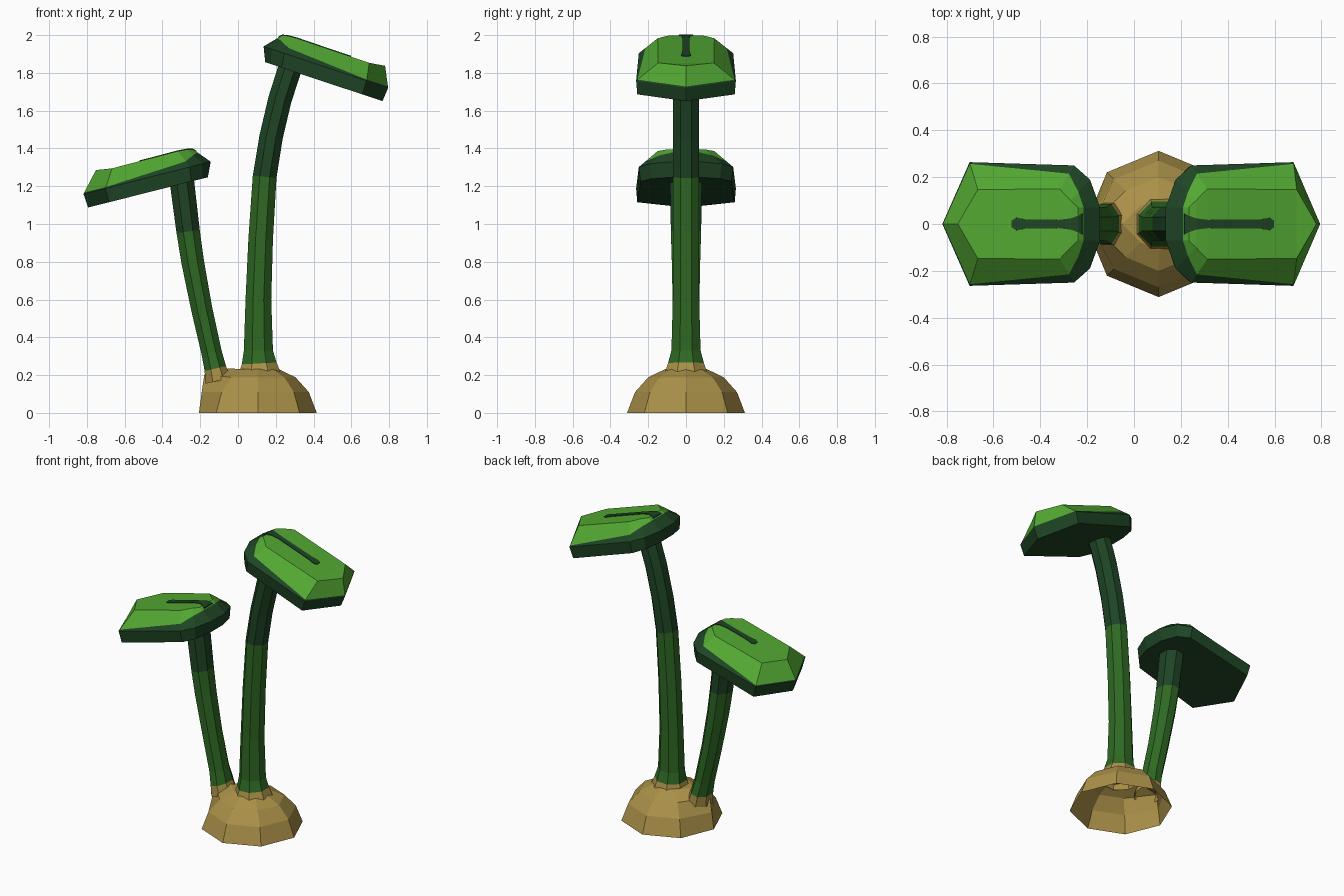
import bpy, bmesh, math
from mathutils import Vector

if "Cube" in bpy.data.objects:
    bpy.data.objects.remove(bpy.data.objects["Cube"])


def material(name, rgb):
    m = bpy.data.materials.new(name)
    m.diffuse_color = (*rgb, 1)
    m.use_nodes = True
    m.node_tree.nodes["Principled BSDF"].inputs["Base Color"].default_value = m.diffuse_color
    return m


LIGHT = material("light green", (0.085, 0.39, 0.032))
MID = material("stem green", (0.028, 0.14, 0.017))
DARK = material("dark green", (0.013, 0.058, 0.018))
EARTH = material("earth brown", (0.40, 0.28, 0.065))


def finish(name, bm, mats):
    bmesh.ops.recalc_face_normals(bm, faces=bm.faces[:])
    me = bpy.data.meshes.new(name)
    bm.to_mesh(me)
    bm.free()
    for m in mats:
        me.materials.append(m)
    ob = bpy.data.objects.new(name, me)
    bpy.context.collection.objects.link(ob)
    return ob


def bridge(bm, a, b, mat=0):
    n = len(a)
    for i in range(n):
        j = (i + 1) % n
        f = bm.faces.new((a[i], a[j], b[j], b[i]))
        f.material_index = mat(i) if callable(mat) else mat


# Eight-sided hollow mound, pulled out on the left to hold the short stem
def mound():
    bm = bmesh.new()
    rings = []
    profile = [(0.312, 0), (0.27, 0.11), (0.20, 0.188), (0.11, 0.232)]
    bulge = {1: (-0.192, 0.11), 2: (-0.178, 0.205), 3: (-0.05, 0.235)}
    for k, (r, z) in enumerate(profile):
        ring = []
        for i in range(8):
            a = i * math.pi / 4
            p = Vector((0.105 + r * math.cos(a), r * math.sin(a), z))
            if i == 4 and k in bulge:
                p.x, p.z = bulge[k]
            ring.append(bm.verts.new(p))
        rings.append(ring)
    for a, b in zip(rings, rings[1:]):
        bridge(bm, a, b)
    bm.faces.new(rings[-1])
    finish("mound", bm, [EARTH])


# Curved eight-sided stem; path rows are x, z, half width, half depth
def stem(name, path, earth_z, dark_z):
    bm = bmesh.new()
    rings = []
    for k, (x, z, rx, ry) in enumerate(path):
        a, b = path[max(k - 1, 0)], path[min(k + 1, len(path) - 1)]
        t = Vector((b[0] - a[0], 0, b[1] - a[1])).normalized()
        side = Vector((t.z, 0, -t.x))
        ring = []
        for i in range(8):
            ang = (i + 0.5) * math.pi / 4
            s = 1 / math.cos(math.pi / 8)
            ring.append(bm.verts.new(Vector((x, 0, z)) + side * rx * s * math.cos(ang)
                                     + Vector((0, ry * s * math.sin(ang), 0))))
        rings.append(ring)
    for k in range(len(path) - 1):
        zm = (path[k][1] + path[k + 1][1]) / 2
        bridge(bm, rings[k], rings[k + 1], 0 if zm < earth_z else 2 if zm > dark_z else 1)
    bm.faces.new(rings[-1])
    finish(name, bm, [EARTH, MID, DARK])


# Tilted leaf: dark underside, rim and stem end, light bevelled top
def leaf(name, origin, angle, direction, tip_u, vein_end):
    ca, sa = math.cos(angle), math.sin(angle)

    def place(u, y, w):
        return Vector((origin[0] + direction * (u * ca + w * sa), y,
                       origin[1] - u * sa + w * ca))

    low = [(0.01, 0.07, 0), (0.04, 0.18, 0), (0.1, 0.24, 0), (0.55, 0.258, 0), (0.664, 0, 0)]
    mid = [(-0.025, 0.07, 0.076), (0.02, 0.19, 0.076), (0.09, 0.25, 0.076),
           (0.55, 0.264, 0.076), (0.67, 0, 0.076)]
    top = [(0.05, 0.07, 0.163), (0.08, 0.1, 0.17), (0.13, 0.15, 0.173),
           (tip_u - 0.085, 0.147, 0.17), (tip_u, 0, 0.182)]
    # colour border rises towards the stem end
    blend = [0.75, 0.6, 0.35, 0.06, 0.06]
    edge = [tuple(p + (q - p) * f for p, q in zip(a, b)) for a, b, f in zip(mid, top, blend)]

    bm = bmesh.new()
    rings = []
    for half in (low, mid, edge, top):
        full = half + [(u, -y, w) for u, y, w in reversed(half[:-1])]
        rings.append([bm.verts.new(place(*p)) for p in full])
    bridge(bm, rings[0], rings[1], 0)
    bridge(bm, rings[1], rings[2], 0)
    bridge(bm, rings[2], rings[3], 1)
    bm.faces.new(rings[0])
    t = rings[3]
    for i in range(3):
        bm.faces.new((t[i], t[i + 1], t[7 - i], t[8 - i])).material_index = 1
    bm.faces.new((t[3], t[4], t[5])).material_index = 1
    finish(name, bm, [DARK, LIGHT])

    # Thin vein plate following the leaf top
    bm = bmesh.new()
    rows = [(0.035, 0.045, 0.148), (0.05, 0.035, 0.163), (0.08, 0.024, 0.17),
            (0.13, 0.018, 0.173), (vein_end - 0.06, 0.02, 0.171),
            (vein_end - 0.02, 0.027, 0.171), (vein_end, 0.014, 0.171)]
    sections = []
    for u, h, w in rows:
        sections.append([bm.verts.new(place(u, y, w + d))
                         for y, d in ((h, -0.003), (h, 0.004), (-h, 0.004), (-h, -0.003))])
    for a, b in zip(sections, sections[1:]):
        bridge(bm, a, b)
    bm.faces.new(sections[0])
    bm.faces.new(sections[-1])
    finish(name + "_vein", bm, [DARK])


mound()
stem("tall_stem", [(0.115, 0.20, 0.115, 0.115), (0.112, 0.262, 0.092, 0.095),
                   (0.108, 0.33, 0.077, 0.077), (0.108, 0.6, 0.068, 0.07),
                   (0.12, 0.92, 0.065, 0.07), (0.141, 1.25, 0.063, 0.07),
                   (0.175, 1.46, 0.062, 0.07), (0.222, 1.66, 0.062, 0.07),
                   (0.29, 1.87, 0.063, 0.07)], 0.25, 1.26)
stem("short_stem", [(-0.105, 0.17, 0.07, 0.09), (-0.12, 0.235, 0.058, 0.085),
                    (-0.14, 0.32, 0.054, 0.072), (-0.192, 0.55, 0.056, 0.07),
                    (-0.24, 0.80, 0.06, 0.075), (-0.264, 0.96, 0.062, 0.08),
                    (-0.30, 1.25, 0.065, 0.085)], 0.22, 0.97)
leaf("tall_leaf", (0.135, 1.86), math.radians(18.4), 1, 0.618, 0.43)
leaf("short_leaf", (-0.15, 1.25), math.radians(14.2), -1, 0.575, 0.34)
